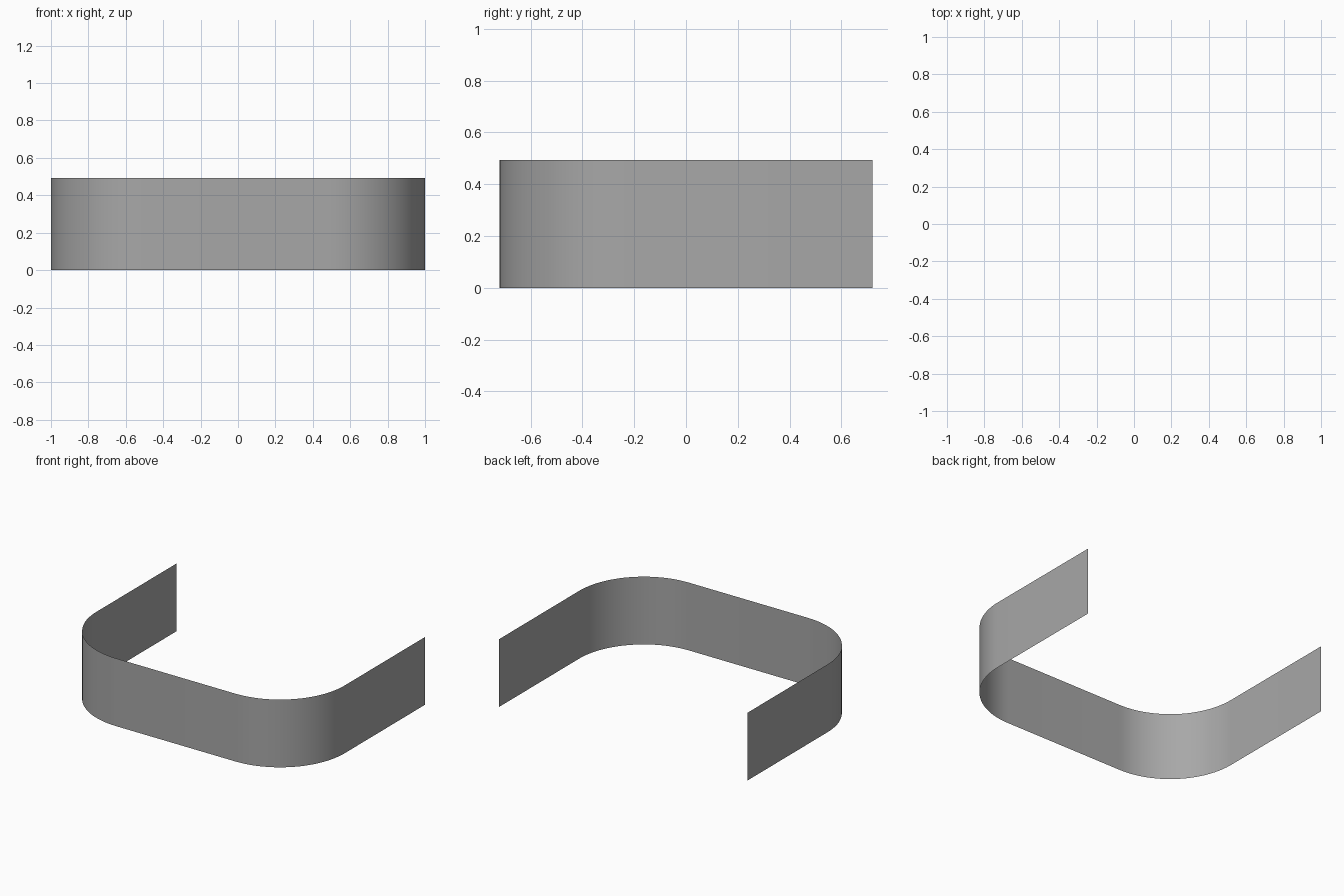
import bpy, bmesh
from math import cos, sin, pi

if "Cube" in bpy.data.objects:
    bpy.data.objects.remove(bpy.data.objects["Cube"])

HALF_X, HALF_Y, HEIGHT, R, SEG = 1.0, 0.72, 0.493, 0.52, 24


def corner(cx, cy, start):
    """Quarter arc, running counter-clockwise from the start angle."""
    return [(cx + R * cos(start + pi / 2 * i / SEG), cy + R * sin(start + pi / 2 * i / SEG))
            for i in range(SEG + 1)]


# U-shaped plan: open at the back, rounded corners at the front
cx, cy = HALF_X - R, -HALF_Y + R
path = [(-HALF_X, HALF_Y)] + corner(-cx, cy, pi) + corner(cx, cy, 1.5 * pi) + [(HALF_X, HALF_Y)]

# Thin wall: the plan raised straight up as a single sheet
bm = bmesh.new()
low = [bm.verts.new((x, y, 0)) for x, y in path]
high = [bm.verts.new((x, y, HEIGHT)) for x, y in path]
for i in range(len(path) - 1):
    face = bm.faces.new((low[i], low[i + 1], high[i + 1], high[i]))
    face.smooth = True
mesh = bpy.data.meshes.new("curved_wall")
bm.to_mesh(mesh)
bm.free()
wall = bpy.data.objects.new("curved_wall", mesh)
bpy.context.collection.objects.link(wall)

# Darker grey finish
grey = bpy.data.materials.new("dark_grey")
grey.diffuse_color = (0.39, 0.39, 0.39, 1)
grey.use_nodes = True
grey.node_tree.nodes["Principled BSDF"].inputs["Base Color"].default_value = grey.diffuse_color
mesh.materials.append(grey)
